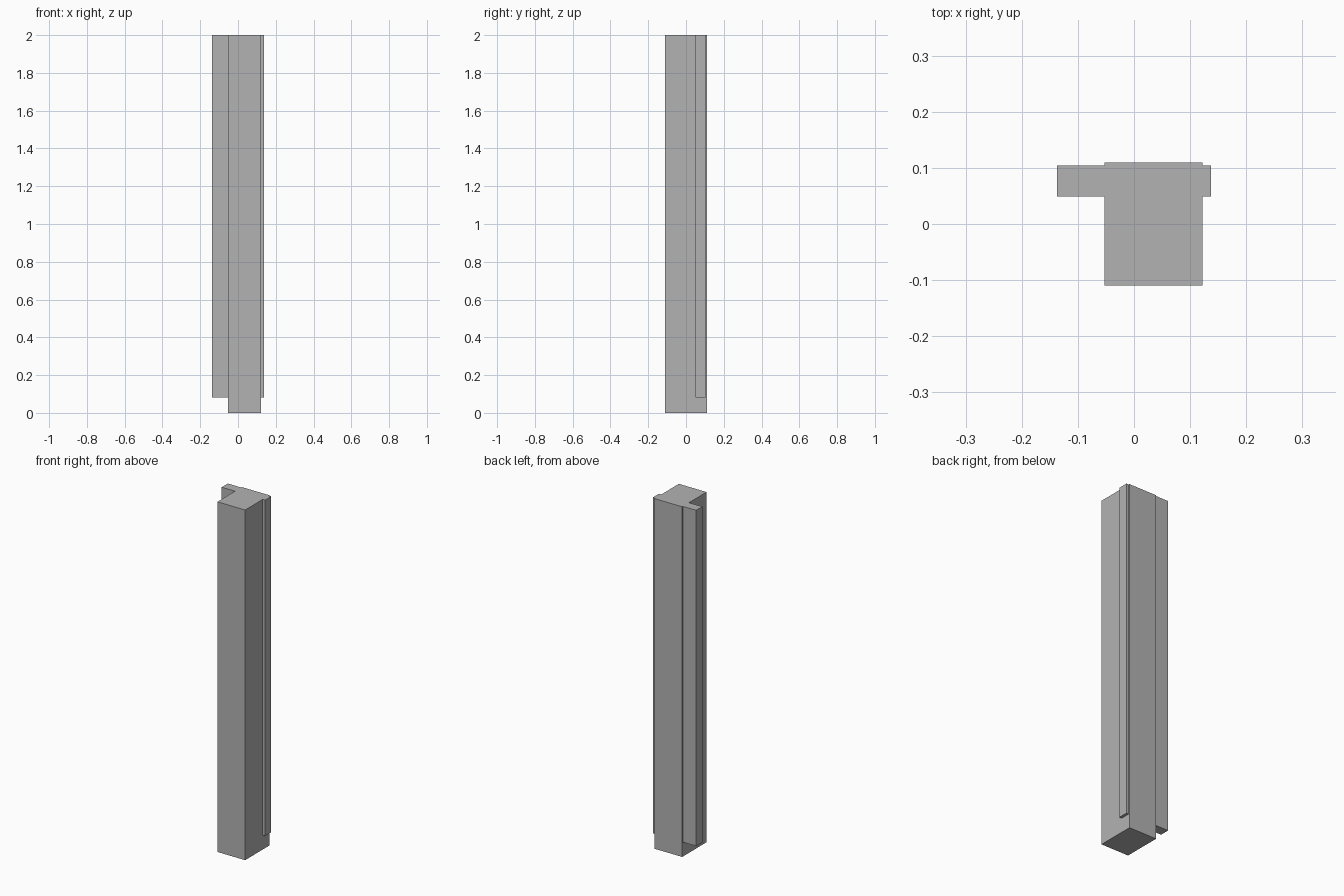
import bpy
import bmesh

cube = bpy.data.objects.get("Cube")
if cube:
    bpy.data.objects.remove(cube, do_unlink=True)

# Single plain grey for the whole post
grey = bpy.data.materials.new("plain grey")
grey.use_nodes = True
colour = (0.45, 0.45, 0.45, 1.0)
grey.diffuse_color = colour
grey.node_tree.nodes["Principled BSDF"].inputs["Base Color"].default_value = colour


def box(name, low, high):
    """Add a flat-faced box spanning two opposite corners."""
    mesh = bpy.data.meshes.new(name)
    bm = bmesh.new()
    bmesh.ops.create_cube(bm, size=1)
    for v in bm.verts:
        v.co = [h if c > 0 else l for c, l, h in zip(v.co, low, high)]
    bm.to_mesh(mesh)
    bm.free()
    mesh.materials.append(grey)
    obj = bpy.data.objects.new(name, mesh)
    bpy.context.collection.objects.link(obj)
    return obj


TOP = 2.0
POST_RIGHT, POST_LEFT = -0.053, 0.122
FIN_FRONT, FIN_BACK, FIN_BOTTOM = 0.049, 0.104, 0.082

# Main square post, reaching the ground
box("post", (POST_RIGHT, -0.11, 0), (POST_LEFT, 0.11, TOP))

# Wide fin on one side and a narrow one on the other, both raised off the ground
box("wide_fin", (-0.137, FIN_FRONT, FIN_BOTTOM), (POST_RIGHT, FIN_BACK, TOP))
box("narrow_fin", (POST_LEFT, FIN_FRONT, FIN_BOTTOM), (0.137, FIN_BACK, TOP))
